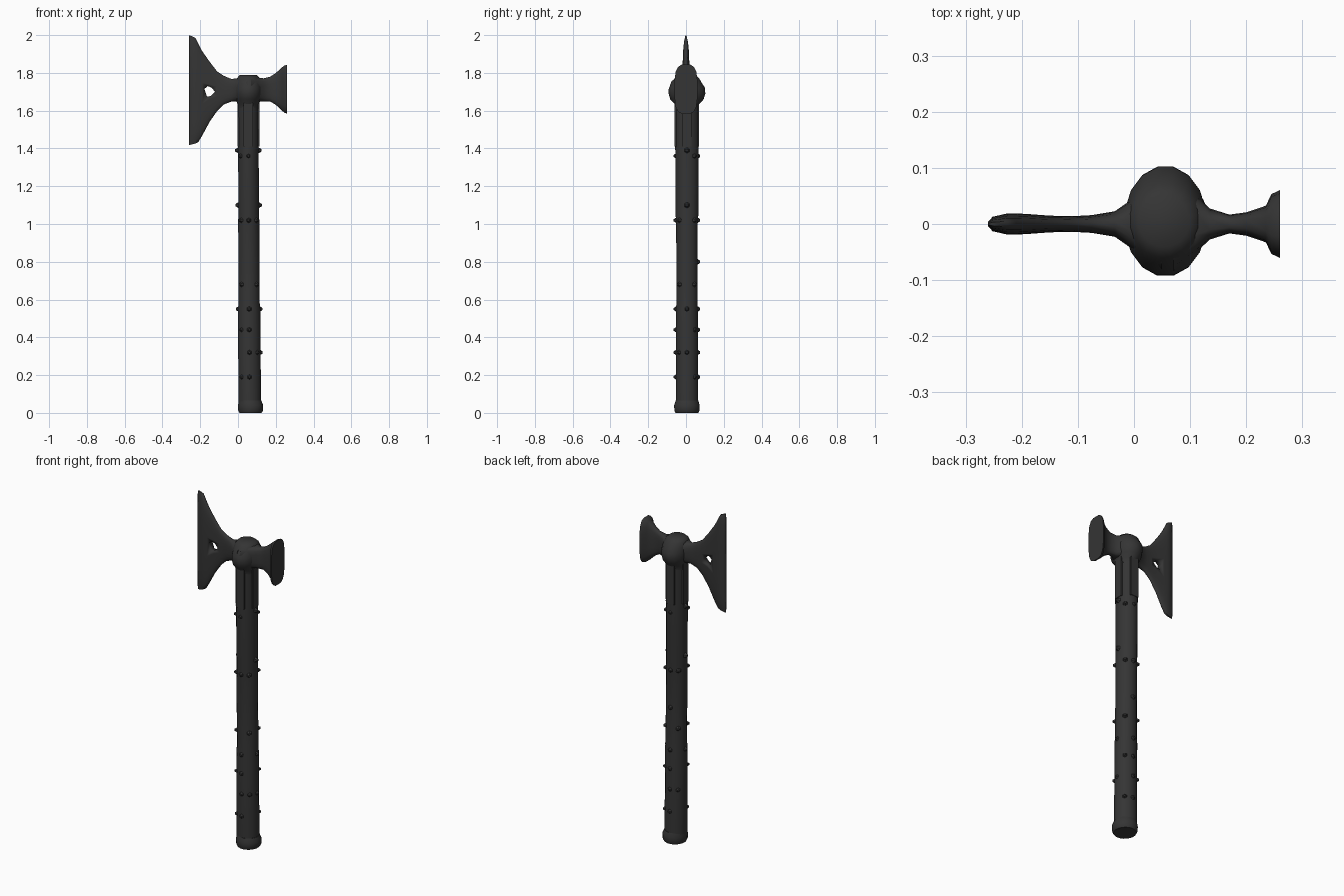
import bpy, bmesh, math
from mathutils import Matrix, Vector

if "Cube" in bpy.data.objects:
    bpy.data.objects.remove(bpy.data.objects["Cube"])

dark = bpy.data.materials.new("dark_iron")
dark.diffuse_color = (0.035, 0.035, 0.035, 1)
dark.use_nodes = True
dark.node_tree.nodes["Principled BSDF"].inputs["Base Color"].default_value = dark.diffuse_color


def finish(name, bm, angle=40):
    bmesh.ops.recalc_face_normals(bm, faces=bm.faces)
    me = bpy.data.meshes.new(name)
    bm.to_mesh(me)
    bm.free()
    ob = bpy.data.objects.new(name, me)
    bpy.context.collection.objects.link(ob)
    me.materials.append(dark)
    bpy.ops.object.select_all(action='DESELECT')
    ob.select_set(True)
    bpy.context.view_layer.objects.active = ob
    bpy.ops.object.shade_smooth_by_angle(angle=math.radians(angle))
    return ob


def loft(name, rings, angle=40):
    """Skin a list of equal-length point rings and cap both ends."""
    bm = bmesh.new()
    vs = [[bm.verts.new(p) for p in r] for r in rings]
    n = len(vs[0])
    for a, b in zip(vs, vs[1:]):
        for i in range(n):
            j = (i + 1) % n
            bm.faces.new((a[i], a[j], b[j], b[i]))
    bm.faces.new(vs[0])
    bm.faces.new(vs[-1])
    return finish(name, bm, angle)


def oval(n, ru, rv, power=1.0):
    """Superellipse points; power below 1 squares the corners."""
    pts = []
    for i in range(n):
        t = 2 * math.pi * (i + 0.5) / n
        c, s = math.cos(t), math.sin(t)
        pts.append((ru * math.copysign(abs(c) ** power, c),
                    rv * math.copysign(abs(s) ** power, s)))
    return pts


def upright(stations, n=16, power=1.0):
    # station: z, centre x, radius x, radius y
    return [[(cx + u, 0.005 + v, z) for u, v in oval(n, rx, ry, power)]
            for z, cx, rx, ry in stations]


def sideways(stations, n=16, power=1.0):
    # station: x, half thickness, bottom z, top z
    return [[(x, u, (lo + hi) / 2 + v) for u, v in oval(n, t, (hi - lo) / 2, power)]
            for x, t, lo, hi in stations]


def axis_x(z):
    return 0.062 - 0.005 * z


# Handle shaft, slightly thicker near the head
loft("handle", upright([
    (0.04, axis_x(0), .061, .060), (0.55, axis_x(.55), .060, .059),
    (0.58, axis_x(.58), .057, .057), (1.02, axis_x(1.02), .057, .058),
    (1.05, axis_x(1.05), .055, .062), (1.66, axis_x(1.66), .056, .064)]))

# Pommel
loft("pommel", upright([
    (0.0, .066, .060, .062), (0.012, .067, .067, .068),
    (0.04, .067, .068, .069), (0.065, .064, .061, .061)]))

# Head socket
loft("head_socket", upright([
    (1.61, .054, .057, .062), (1.635, .054, .058, .066),
    (1.66, .055, .068, .090), (1.69, .056, .074, .099),
    (1.72, .056, .074, .098), (1.75, .056, .070, .078),
    (1.772, .055, .062, .066), (1.788, .054, .046, .046)]), angle=60)

# Blade with its small piercing
blade = loft("blade", sideways([
    (-.260, .004, 1.415, 2.00), (-.252, .013, 1.417, 2.00),
    (-.226, .019, 1.423, 1.988), (-.210, .019, 1.432, 1.956),
    (-.190, .018, 1.465, 1.918), (-.150, .015, 1.54, 1.86),
    (-.110, .014, 1.598, 1.808), (-.075, .016, 1.632, 1.785),
    (-.034, .023, 1.648, 1.768), (-.010, .040, 1.648, 1.772),
    (.050, .085, 1.650, 1.775)], n=20, power=0.75), angle=60)

bm = bmesh.new()
hole = [(-.178, 1.715), (-.165, 1.675), (-.145, 1.677), (-.122, 1.700), (-.140, 1.722), (-.160, 1.730)]
rows = [[bm.verts.new((x, y, z)) for x, z in hole] for y in (-.1, .1)]
for i in range(6):
    j = (i + 1) % 6
    bm.faces.new((rows[0][i], rows[0][j], rows[1][j], rows[1][i]))
bm.faces.new(rows[0])
bm.faces.new(rows[1])
cutter = finish("hole_cutter", bm)
cutter.hide_render = True
mod = blade.modifiers.new("hole", 'BOOLEAN')
mod.operation, mod.object, mod.solver = 'DIFFERENCE', cutter, 'EXACT'
bpy.context.view_layer.objects.active = blade
bpy.ops.object.modifier_apply(modifier=mod.name)
bpy.data.objects.remove(cutter)

# Hammer poll on the opposite side
loft("hammer_poll", sideways([
    (.070, .085, 1.650, 1.775), (.110, .052, 1.648, 1.775),
    (.135, .028, 1.648, 1.772), (.170, .017, 1.648, 1.780),
    (.200, .021, 1.630, 1.800), (.235, .033, 1.597, 1.832),
    (.245, .054, 1.588, 1.840), (.260, .061, 1.582, 1.845)], power=0.6), angle=50)

# Langets: thin straps running down the shaft from the socket
for k in range(4):
    a = k * math.pi / 2
    bm = bmesh.new()
    bmesh.ops.create_cube(bm, size=1)
    r = .053 if k % 2 == 0 else .060
    bmesh.ops.transform(bm, verts=bm.verts, matrix=Matrix.Translation((axis_x(1.5), .005, 1.53))
                        @ Matrix.Rotation(a, 4, 'Z') @ Matrix.Translation((r, 0, 0))
                        @ Matrix.Diagonal((.010, .050, .24, 1)))
    finish("langet", bm)

# Small studs around the grip: height -> directions in eighths of a turn
studs = {0.19: (1, 2, 5, 6), 0.32: (0, 2, 3, 6, 7), 0.44: (1, 2, 5, 6), 0.55: (0, 2, 4, 6),
         0.68: (1, 3, 5, 7), 0.80: (2,), 1.02: (1, 2, 3, 5, 6, 7),
         1.10: (0, 4), 1.36: (1, 2, 5, 6), 1.39: (0, 4)}
for z, dirs in studs.items():
    for d in dirs:
        a = d * math.pi / 4
        out = Vector((math.cos(a), math.sin(a), 0))
        r = .060
        bm = bmesh.new()
        bmesh.ops.create_cone(bm, cap_ends=True, segments=6, radius1=.018, radius2=.006, depth=.02)
        bmesh.ops.transform(bm, verts=bm.verts,
                            matrix=Matrix.Translation(Vector((axis_x(z), .005, z)) + out * r)
                            @ out.to_track_quat('Z', 'Y').to_matrix().to_4x4())
        finish("grip_stud", bm)
